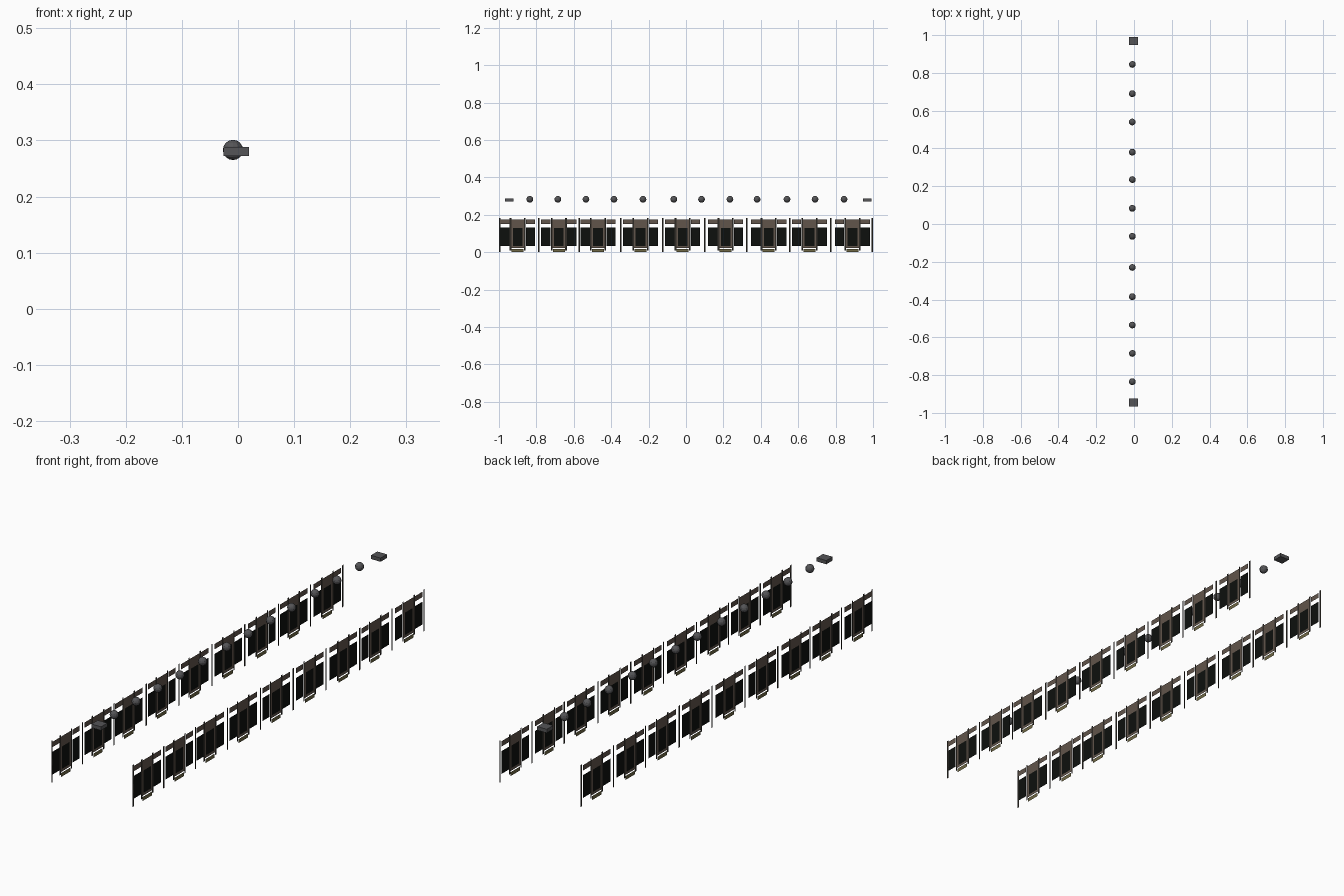
import bpy, bmesh
from mathutils import Matrix, Vector

if "Cube" in bpy.data.objects:
    bpy.data.objects.remove(bpy.data.objects["Cube"])

WALL_X = 0.195
CENTRES = [-0.90, -0.68, -0.47, -0.243, -0.018, 0.212, 0.442, 0.66, 0.89]
POSTS = [-0.996, -0.787, -0.57, -0.35, -0.125, 0.1, 0.325, 0.555, 0.775, 0.996]
LAMPS = [-0.835, -0.685, -0.535, -0.385, -0.23, -0.065,
         0.083, 0.235, 0.38, 0.54, 0.69, 0.845]


def material(name, rgb):
    m = bpy.data.materials.new(name)
    m.diffuse_color = (*rgb, 1)
    m.use_nodes = True
    m.node_tree.nodes["Principled BSDF"].inputs["Base Color"].default_value = m.diffuse_color
    return m


black = material("dark_glass", (0.004, 0.005, 0.004))
brown = material("brown_frame", (0.12, 0.09, 0.07))
dark = material("dark_post", (0.03, 0.025, 0.02))
olive = material("olive_step", (0.16, 0.14, 0.06))
grey = material("dark_grey", (0.09, 0.09, 0.095))


def add_object(name, bm, mat):
    me = bpy.data.meshes.new(name)
    bm.to_mesh(me)
    bm.free()
    me.materials.append(mat)
    ob = bpy.data.objects.new(name, me)
    bpy.context.collection.objects.link(ob)
    return ob


def flat_panels(name, rects, mat):
    """Flat cut-out panels (y0, y1, z0, z1) on the wall plane, mirrored to both sides."""
    bm = bmesh.new()
    for y0, y1, z0, z1 in rects:
        bm.faces.new([bm.verts.new((WALL_X, y, z))
                      for y, z in ((y0, z0), (y1, z0), (y1, z1), (y0, z1))])
    ob = add_object(name, bm, mat)
    ob.modifiers.new("mirror", 'MIRROR').use_axis[0] = True
    return ob


def per_bay(*rects):
    return [(c + a, c + b, z0, z1) for c in CENTRES for a, b, z0, z1 in rects]


# Dark windows either side of each door, and the door glass
flat_panels("side_windows", per_bay((-0.094, -0.044, 0.033, 0.132),
                                    (0.044, 0.094, 0.033, 0.132)), black)
flat_panels("door_glass", per_bay((-0.026, 0.026, 0.033, 0.13)), black)

# Brown door surrounds and fascia strips
flat_panels("door_frames", per_bay((-0.034, -0.026, 0.022, 0.175),
                                   (0.026, 0.034, 0.022, 0.175),
                                   (-0.026, 0.026, 0.13, 0.175),
                                   (-0.026, 0.026, 0.022, 0.033)), brown)
flat_panels("fascia_strips", per_bay((-0.094, -0.044, 0.152, 0.175),
                                     (0.044, 0.094, 0.152, 0.175)), brown)

# Olive door steps
flat_panels("door_steps", per_bay((-0.032, 0.032, 0.0, 0.017)), olive)

# Slim posts beside the doors and between the bays
flat_panels("door_posts", per_bay((-0.043, -0.034, 0.01, 0.183),
                                  (0.034, 0.043, 0.01, 0.183)), dark)
flat_panels("bay_posts", [(y - 0.004, y + 0.004, 0, 0.182) for y in POSTS], dark)

# Row of hanging globes along the centre line
bm = bmesh.new()
for y in LAMPS:
    bmesh.ops.create_uvsphere(bm, u_segments=12, v_segments=8, radius=0.018,
                              matrix=Matrix.Translation((-0.009, y, 0.283)))
add_object("ceiling_globes", bm, grey)

# Small flat box at each end of the row
bm = bmesh.new()
for y in (-0.945, 0.969):
    bmesh.ops.create_cube(bm, size=1, matrix=Matrix.Translation((-0.003, y, 0.280))
                          @ Matrix.Diagonal(Vector((0.046, 0.043, 0.016, 1))))
add_object("end_boxes", bm, grey)
